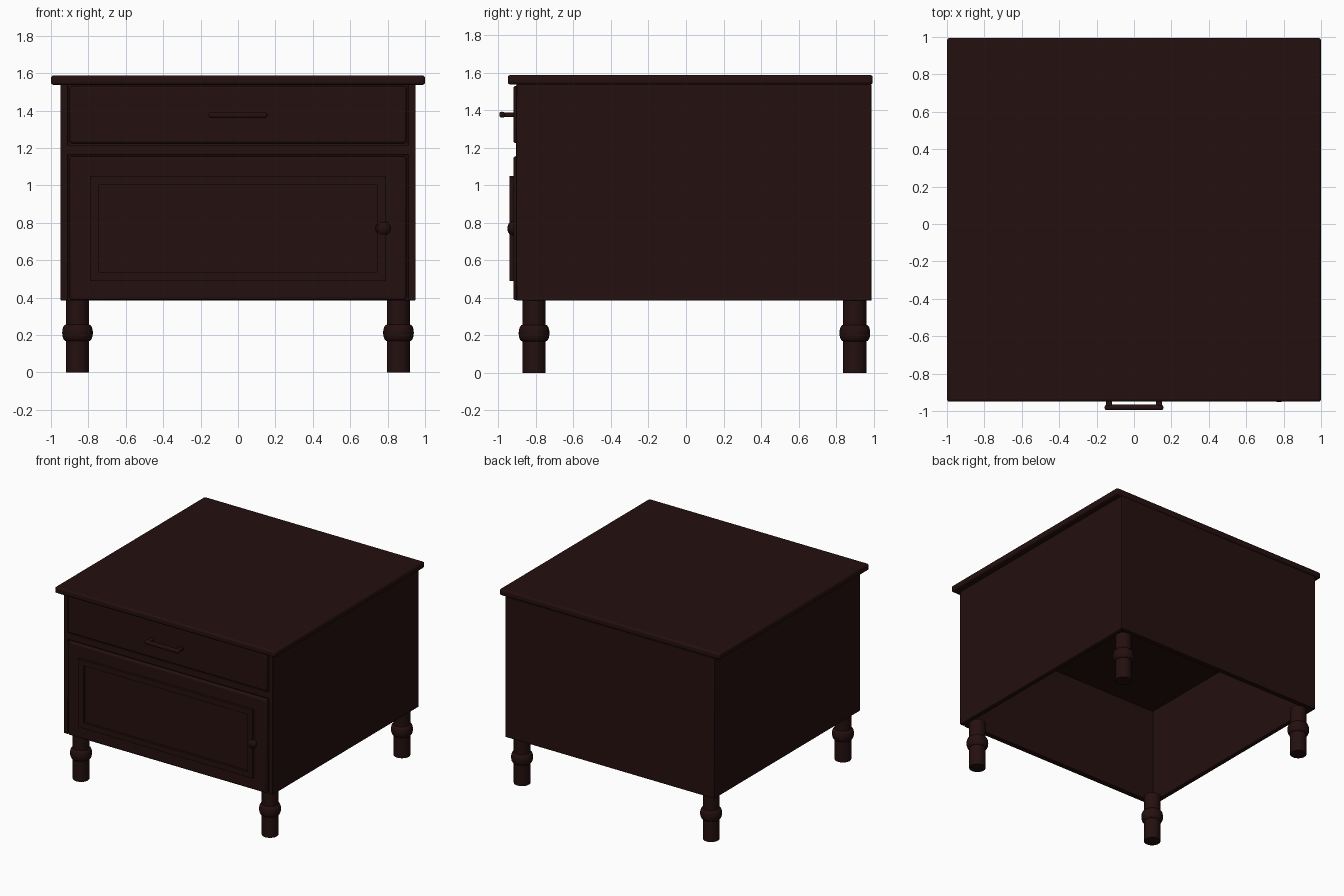
import bpy
import bmesh
from math import cos, sin, pi
from mathutils import Matrix

if "Cube" in bpy.data.objects:
    bpy.data.objects.remove(bpy.data.objects["Cube"])

wood = bpy.data.materials.new("dark_mahogany")
wood.use_nodes = True
COLOUR = (0.017, 0.005, 0.0045, 1)
wood.diffuse_color = COLOUR
wood.node_tree.nodes["Principled BSDF"].inputs["Base Color"].default_value = COLOUR


def finish(bm, name, bevel=0, segments=3):
    """Turn a bmesh into a shaded object with optional rounded edges."""
    bmesh.ops.recalc_face_normals(bm, faces=bm.faces)
    mesh = bpy.data.meshes.new(name)
    bm.to_mesh(mesh)
    bm.free()
    mesh.materials.append(wood)
    obj = bpy.data.objects.new(name, mesh)
    bpy.context.collection.objects.link(obj)
    if bevel:
        mod = obj.modifiers.new("rounded_edges", "BEVEL")
        mod.width = bevel
        mod.segments = segments
    bpy.ops.object.select_all(action="DESELECT")
    obj.select_set(True)
    bpy.context.view_layer.objects.active = obj
    bpy.ops.object.shade_smooth_by_angle()
    return obj


def box_mesh(x, y, z):
    bm = bmesh.new()
    bmesh.ops.create_cube(bm, size=1)
    for v in bm.verts:
        for axis, (low, high) in enumerate((x, y, z)):
            v.co[axis] = low if v.co[axis] < 0 else high
    return bm


def box(name, x, y, z, bevel=0, segments=3):
    return finish(box_mesh(x, y, z), name, bevel, segments)


def lathe(name, profile, place, steps=32):
    """Revolve (radius, height) points around z, then place the result."""
    bm = bmesh.new()
    verts = [bm.verts.new((r, 0, h)) for r, h in profile]
    edges = [bm.edges.new(pair) for pair in zip(verts, verts[1:])]
    bmesh.ops.spin(bm, geom=verts + edges, cent=(0, 0, 0), axis=(0, 0, 1),
                   angle=2 * pi, steps=steps)
    bmesh.ops.remove_doubles(bm, verts=bm.verts, dist=0.0005)
    bm.transform(place)
    return finish(bm, name)


FRONT, BACK, BOTTOM, TOP = -0.905, 0.99, 0.385, 1.537
SIDE, WALL = 0.95, 0.04

# Top board
box("top_board", (-1, 1), (-0.95, 0.995), (TOP, 1.588), 0.014)

# Carcass, open underneath, with a shelf under the drawer
for side, s in (("right", -1), ("left", 1)):
    xs = sorted((s * SIDE, s * (SIDE - WALL)))
    box(side + "_side_panel", xs, (FRONT, BACK), (BOTTOM, TOP), 0.005, 2)
box("back_panel", (-0.945, 0.945), (BACK - WALL, BACK), (BOTTOM, TOP), 0.004, 2)
box("front_backing", (-0.92, 0.92), (-0.892, -0.865), (BOTTOM, TOP))
box("shelf", (-0.92, 0.92), (-0.88, 0.97), (1.17, 1.21))
box("middle_rail", (-0.92, 0.92), (FRONT, -0.87), (1.163, 1.217), 0.003, 2)

# Drawer and door fronts
box("drawer_front", (-0.9, 0.9), (-0.92, -0.88), (1.225, 1.53), 0.013)
box("door", (-0.9, 0.9), (-0.92, -0.88), (0.388, 1.155), 0.013)

# Raised door moulding with a recessed centre
bm = box_mesh((-0.79, 0.79), (-0.94, -0.915), (0.49, 1.05))
bm.normal_update()
face = min(bm.faces, key=lambda f: f.calc_center_median().y)
bmesh.ops.inset_region(bm, faces=[face], thickness=0.065)
inner = bmesh.ops.extrude_face_region(bm, geom=[face])["geom"]
bmesh.ops.translate(bm, vec=(0, 0.018, 0),
                    verts=[g for g in inner if isinstance(g, bmesh.types.BMVert)])
bmesh.ops.delete(bm, geom=[face], context="FACES_ONLY")
finish(bm, "door_moulding")

# Door knob
bm = bmesh.new()
bmesh.ops.create_uvsphere(bm, u_segments=24, v_segments=12, radius=0.04)
bm.transform(Matrix.Translation((0.775, -0.922, 0.77)) @ Matrix.Diagonal((1, 0.75, 1, 1)))
finish(bm, "door_knob")

# Drawer handle
box("handle_bar", (-0.157, 0.157), (-0.995, -0.966), (1.36, 1.392), 0.012)
for side, s in (("right", -1), ("left", 1)):
    xs = sorted((s * 0.118, s * 0.15))
    box(side + "_handle_post", xs, (-0.975, -0.91), (1.364, 1.388), 0.006)

# Turned legs with a rounded collar
collar = [(0.062 + 0.02 * cos(a), 0.212 + 0.044 * sin(a))
          for a in (-pi / 2 + pi * i / 10 for i in range(11))]
leg = [(0, 0), (0.062, 0)] + collar + [(0.062, 0.39), (0, 0.39)]
for end, y in (("front", -0.81), ("back", 0.9)):
    for side, x in (("right", -0.858), ("left", 0.858)):
        lathe(f"{end}_{side}_leg", leg, Matrix.Translation((x, y, 0)))
